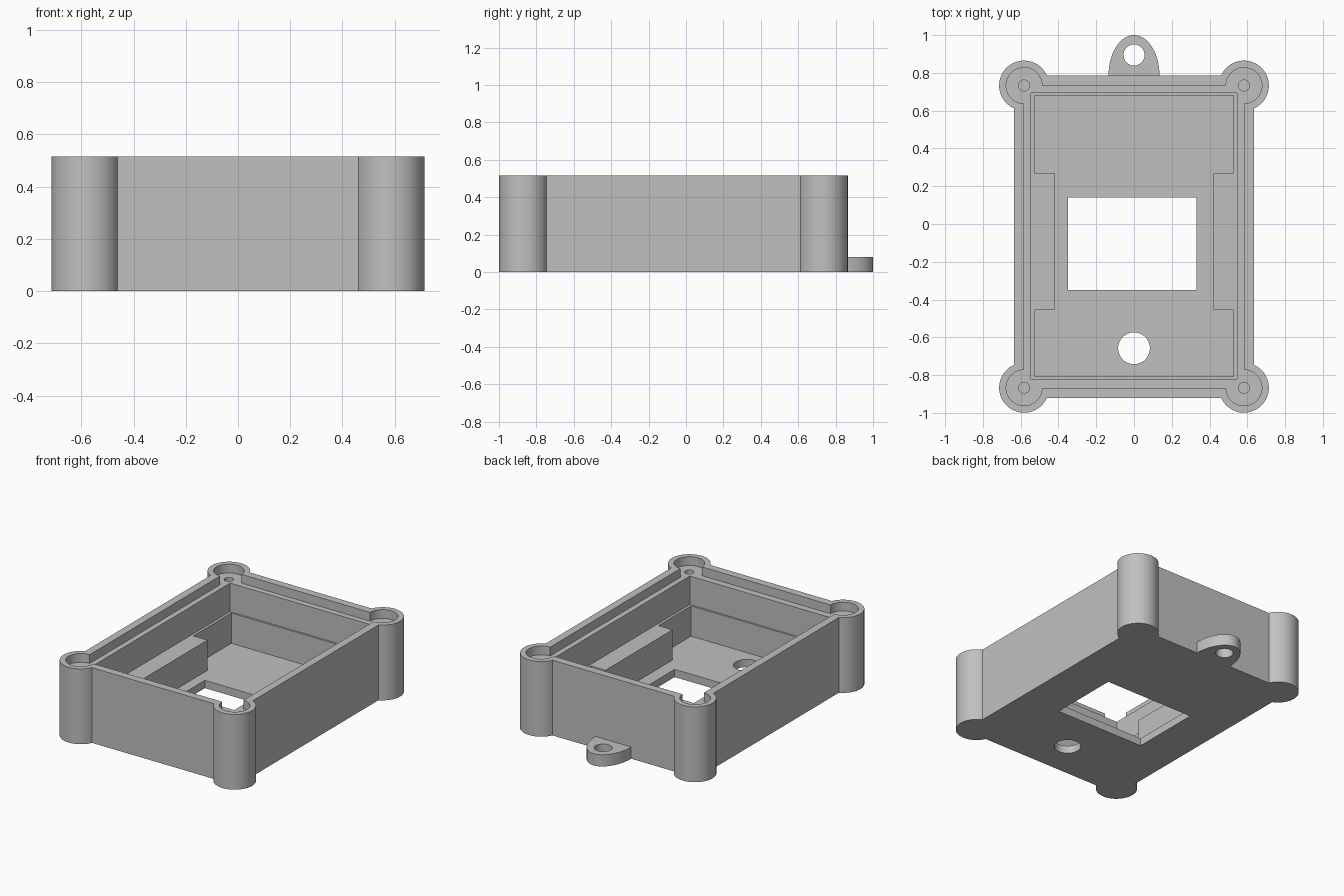
import bpy, bmesh
from math import pi, acos, atan2, cos, sin

cube = bpy.data.objects.get("Cube")
if cube:
    bpy.data.objects.remove(cube, do_unlink=True)

grey = bpy.data.materials.new("plain_grey")
grey.use_nodes = True
colour = (0.53, 0.53, 0.53, 1)
grey.diffuse_color = colour
grey.node_tree.nodes["Principled BSDF"].inputs["Base Color"].default_value = colour

# Main sizes
HEIGHT, LEDGE, STEP, FLOOR, WALL = 0.515, 0.455, 0.26, 0.053, 0.053
POST_X, POST_Y, MID_Y = 0.582, 0.8, -0.067
ABOVE, BELOW = HEIGHT + 0.1, -0.1


def prism(name, points, z0, z1):
    """Extrude a counter-clockwise outline from z0 to z1."""
    bm = bmesh.new()
    base = bm.faces.new([bm.verts.new((x, y, z0)) for x, y in points])
    top = bmesh.ops.extrude_face_region(bm, geom=[base])["geom"]
    bmesh.ops.translate(bm, vec=(0, 0, z1 - z0),
                        verts=[v for v in top if isinstance(v, bmesh.types.BMVert)])
    bmesh.ops.recalc_face_normals(bm, faces=bm.faces)
    mesh = bpy.data.meshes.new(name)
    bm.to_mesh(mesh)
    bm.free()
    mesh.materials.append(grey)
    obj = bpy.data.objects.new(name, mesh)
    bpy.context.collection.objects.link(obj)
    return obj


def rect(x0, x1, y0, y1):
    return [(x0, y0), (x1, y0), (x1, y1), (x0, y1)]


def arc(cx, cy, rx, ry, a0, a1, n):
    return [(cx + rx * cos(a0 + (a1 - a0) * i / n),
             cy + ry * sin(a0 + (a1 - a0) * i / n)) for i in range(n + 1)]


def circle(cx, cy, r, n=48):
    return arc(cx, cy, r, r, 0, 2 * pi, n)[:-1]


CORNERS = [(1, 1), (-1, 1), (-1, -1), (1, -1)]


def lobed_outline(radius, offset):
    """Rectangle with a round lobe at each post, walls offset from post centres."""
    half = pi / 4 + acos(offset / radius)
    points = []
    for sx, sy in CORNERS:
        mid = atan2(sy, sx)
        points += arc(sx * POST_X, MID_Y + sy * POST_Y, radius, radius,
                      mid - half, mid + half, 40)
    return points


def cut(target, cutter):
    """Subtract the cutter from the target, then discard it."""
    mod = target.modifiers.new("cut", "BOOLEAN")
    mod.operation, mod.solver, mod.object = "DIFFERENCE", "EXACT", cutter
    cutter.hide_render = True
    bpy.context.view_layer.update()
    graph = bpy.context.evaluated_depsgraph_get()
    mesh = bpy.data.meshes.new_from_object(target.evaluated_get(graph))
    target.modifiers.clear()
    target.data = mesh
    bpy.data.objects.remove(cutter, do_unlink=True)


# Case body with round corner posts
body = prism("case_body", lobed_outline(0.132, WALL), 0, HEIGHT)

# Lid recess, upper cavity, and lower cavity that leaves two side ribs standing
cut(body, prism("lid_recess", lobed_outline(0.095, 0), LEDGE, ABOVE))
cut(body, prism("upper_cavity", rect(-0.545, 0.545, -0.82, 0.693), STEP, ABOVE))
W, RIB, Y0, Y1, R0, R1 = 0.527, 0.42, -0.807, 0.68, -0.455, 0.27
right_side = [(W, Y0), (W, R0), (RIB, R0), (RIB, R1), (W, R1), (W, Y1)]
left_side = [(-x, y) for x, y in reversed(right_side)]
cut(body, prism("lower_cavity", right_side + left_side, FLOOR, STEP + 0.05))

# Display window and button hole through the floor
cut(body, prism("window", rect(-0.349, 0.331, -0.35, 0.14), BELOW, STEP))
cut(body, prism("button_hole", circle(0, -0.658, 0.084), BELOW, STEP))

# Screw holes in the posts
for sx, sy in CORNERS:
    cut(body, prism("screw_hole", circle(sx * POST_X, MID_Y + sy * POST_Y, 0.029, 24),
                    0.15, ABOVE))

# Hanging tab with its hole
BACK = MID_Y + POST_Y + WALL
tab = prism("hanging_tab", arc(0, BACK, 0.135, 1 - BACK, 0, pi, 40), 0, 0.08)
cut(tab, prism("tab_hole", circle(0, 0.895, 0.056), BELOW, STEP))

# Smooth the round walls and keep the edges sharp
bpy.ops.object.select_all(action="DESELECT")
for obj in (body, tab):
    obj.select_set(True)
bpy.context.view_layer.objects.active = body
bpy.ops.object.shade_smooth_by_angle(angle=pi / 6)
